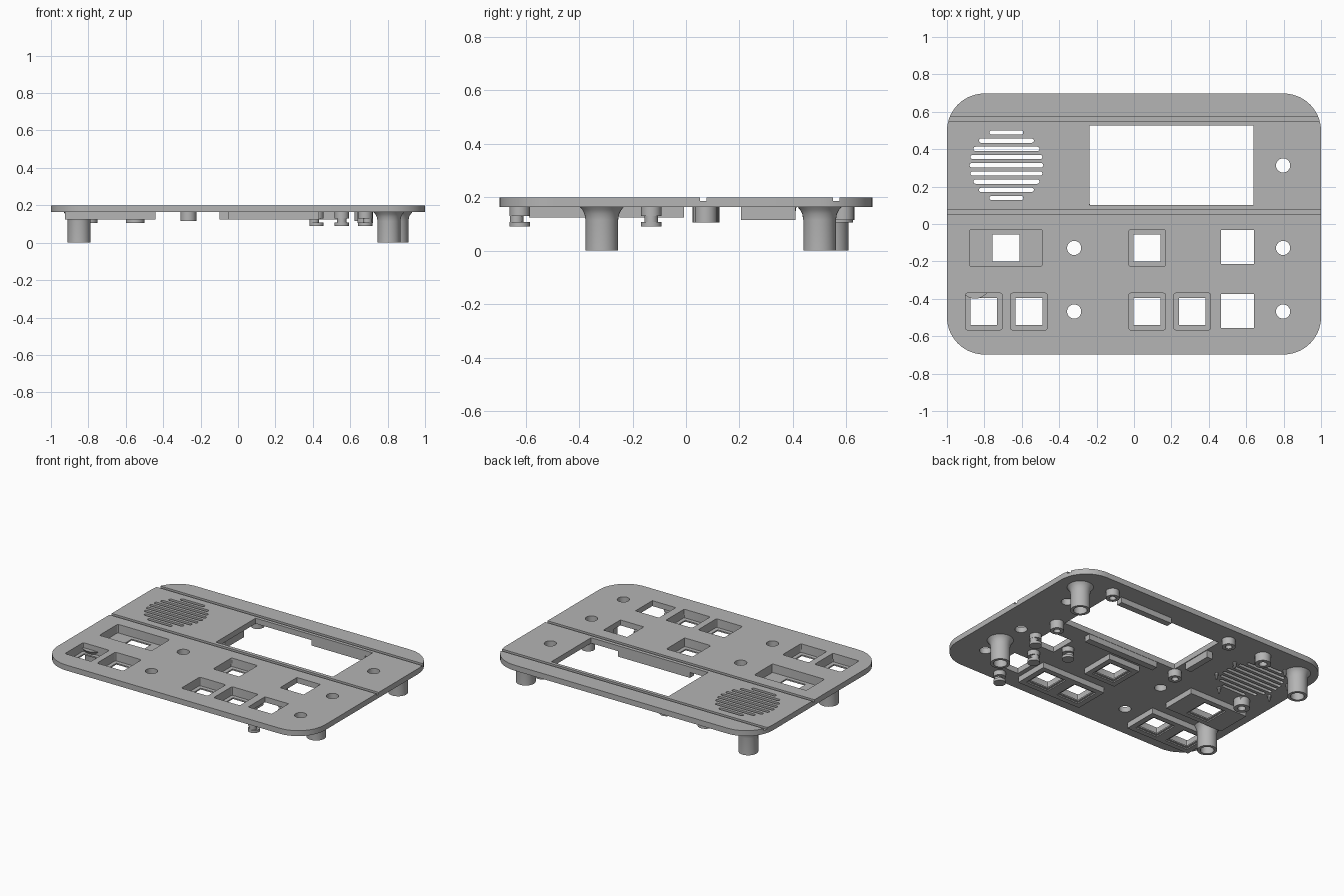
import bpy, bmesh, math

cube = bpy.data.objects.get("Cube")
if cube:
    bpy.data.objects.remove(cube, do_unlink=True)

grey = bpy.data.materials.new("panel_grey")
grey.use_nodes = True
grey.diffuse_color = (0.46, 0.46, 0.46, 1)
grey.node_tree.nodes["Principled BSDF"].inputs["Base Color"].default_value = (0.46, 0.46, 0.46, 1)

TOP, UNDER, TRAY = 0.20, 0.163, 0.125


def prism(bm, cx, cy, w, d, z0, z1, r=0.0, seg=6):
    """Upright prism on a rectangle with optionally rounded corners."""
    pts = []
    for i, (sx, sy) in enumerate([(1, 1), (-1, 1), (-1, -1), (1, -1)]):
        ox, oy = cx + sx * (w / 2 - r), cy + sy * (d / 2 - r)
        for k in range(seg + 1 if r else 1):
            a = math.pi / 2 * (i + k / seg)
            p = (ox + r * math.cos(a), oy + r * math.sin(a))
            if not pts or math.dist(p, pts[-1]) > 1e-5:
                pts.append(p)
    if math.dist(pts[0], pts[-1]) < 1e-5:
        pts.pop()
    low = [bm.verts.new((x, y, z0)) for x, y in pts]
    high = [bm.verts.new((x, y, z1)) for x, y in pts]
    bm.faces.new(low[::-1])
    bm.faces.new(high)
    n = len(pts)
    for i in range(n):
        j = (i + 1) % n
        bm.faces.new((low[i], low[j], high[j], high[i]))


def box(bm, x0, x1, y0, y1, z0, z1, r=0.0):
    prism(bm, (x0 + x1) / 2, (y0 + y1) / 2, x1 - x0, y1 - y0, z0, z1, r)


def disc(bm, x, y, r, z0, z1):
    prism(bm, x, y, 2 * r, 2 * r, z0, z1, r, 8)


def lathe(bm, x, y, profile, n=32):
    """Revolve a closed (radius, z) profile around an upright axis."""
    rings = [[bm.verts.new((x + r * math.cos(math.tau * i / n), y + r * math.sin(math.tau * i / n), z))
              for i in range(n)] for r, z in profile]
    for a, b in zip(rings, rings[1:] + rings[:1]):
        for i in range(n):
            j = (i + 1) % n
            bm.faces.new((a[i], a[j], b[j], b[i]))


def finish(name, bm):
    bmesh.ops.recalc_face_normals(bm, faces=bm.faces)
    mesh = bpy.data.meshes.new(name)
    bm.to_mesh(mesh)
    bm.free()
    mesh.materials.append(grey)
    ob = bpy.data.objects.new(name, mesh)
    bpy.context.collection.objects.link(ob)
    return ob


def activate(ob):
    bpy.ops.object.select_all(action='DESELECT')
    ob.select_set(True)
    bpy.context.view_layer.objects.active = ob


def cut(ob, cutter):
    activate(ob)
    m = ob.modifiers.new("cut", 'BOOLEAN')
    m.operation, m.solver, m.object = 'DIFFERENCE', 'EXACT', cutter
    bpy.ops.object.modifier_apply(modifier=m.name)


# Key layout: pocket centre, pocket width
UPPER, LOWER = -0.128, -0.468
keys = [(-0.685, UPPER, 0.39), (0.07, UPPER, 0.196)]
keys += [(x, LOWER, 0.196) for x in (-0.803, -0.562, 0.07, 0.312)]

# Face panel
bm = bmesh.new()
prism(bm, 0, 0, 2, 1.395, UNDER, TOP, 0.2, 14)
panel = finish("face_panel", bm)

# Trays hanging under the key pockets
bm = bmesh.new()
for x0, x1, y in [(-0.905, -0.465, UPPER), (-0.05, 0.19, UPPER),
                  (-0.925, -0.44, LOWER), (-0.052, 0.434, LOWER)]:
    box(bm, x0, x1, y - 0.12, y + 0.12, TRAY, UNDER + 0.004)
trays = finish("key_trays", bm)

# Cutter: key pockets and the two grooves across the panel
bm = bmesh.new()
for x, y, w in keys:
    prism(bm, x, y, w, 0.196, 0.142, 0.25, 0.01, 3)
for y in (0.065, 0.562):
    box(bm, -1.1, 1.1, y - 0.012, y + 0.012, 0.187, 0.25)
pockets = finish("pocket_cutter", bm)

# Cutter: shallow relief beneath each key opening
bm = bmesh.new()
for x, y, w in keys:
    prism(bm, x, y, 0.17, 0.17, 0.1, 0.133)
reliefs = finish("relief_cutter", bm)

# Cutter: everything that passes right through
bm = bmesh.new()
for x, y, w in keys:
    prism(bm, x, y, 0.143, 0.143, 0.05, 0.3)
box(bm, -0.237, 0.64, 0.102, 0.527, 0.05, 0.3)
for y in (UPPER + 0.005, LOWER + 0.003):
    prism(bm, 0.553, y, 0.176, 0.18, 0.05, 0.3)
for x, y in [(0.797, 0.313), (0.797, UPPER), (0.797, LOWER), (-0.32, UPPER), (-0.32, LOWER)]:
    disc(bm, x, y, 0.038, 0.05, 0.3)
GX, GY, GR = -0.682, 0.314, 0.197
for i in range(-4, 5):
    dy = i * 0.0438
    prism(bm, GX, GY + dy, 2 * math.sqrt(GR ** 2 - dy ** 2), 0.023, 0.05, 0.3, 0.0114, 4)
openings = finish("opening_cutter", bm)

for cutter in (pockets, reliefs, openings):
    cut(panel, cutter)
    cut(trays, cutter)
for cutter in (pockets, reliefs, openings):
    bpy.data.objects.remove(cutter, do_unlink=True)

# Four hollow corner posts, flared into the panel
SEAT = UNDER + 0.003
bm = bmesh.new()
for x, y in [(-0.85, -0.315), (0.807, -0.315), (0.85, 0.5), (-0.85, 0.547)]:
    lathe(bm, x, y, [(0.061, 0), (0.061, 0.115), (0.065, 0.138), (0.073, 0.153),
                     (0.084, SEAT), (0.042, SEAT), (0.042, 0)])
posts = finish("corner_posts", bm)

# Small screw bosses for the display and the speaker
bm = bmesh.new()
for x, y, r, z in [(0.665, 0.588, 0.042, 0.115), (-0.265, 0.588, 0.042, 0.115),
                   (-0.265, 0.075, 0.042, 0.115), (0.68, 0.075, 0.042, 0.105),
                   (-0.55, 0.575, 0.05, 0.105), (-0.80, 0.075, 0.05, 0.105)]:
    lathe(bm, x, y, [(r, z), (r, SEAT), (r * 0.5, SEAT), (r * 0.5, z)], 24)
bosses = finish("screw_bosses", bm)

# Notched clips beside the square openings (direction points away from the opening)
bm = bmesh.new()
for x, y, dx, dy in [(0.42, -0.13, -1, 0), (0.68, -0.13, 1, 0),
                     (0.555, -0.297, 0, 1), (0.555, -0.622, 0, -1)]:
    disc(bm, x, y, 0.038, 0.09, 0.108)
    disc(bm, x + dx * 0.012, y + dy * 0.012, 0.025, 0.107, 0.131)
    disc(bm, x, y, 0.038, 0.13, SEAT)
clips = finish("notched_clips", bm)

# Rails bordering the display window
bm = bmesh.new()
box(bm, 0.18, 0.58, 0.53, 0.572, 0.125, SEAT)
box(bm, -0.1, 0.44, 0.055, 0.1, 0.125, SEAT)
box(bm, -0.285, -0.242, 0.205, 0.41, 0.115, SEAT)
rails = finish("window_rails", bm)

# Ring of little tapered pins around the speaker grille
bm = bmesh.new()
for k in range(8):
    a = math.tau * (k + 0.5) / 8
    lathe(bm, GX + 0.228 * math.cos(a), GY + 0.228 * math.sin(a),
          [(0.006, 0.125), (0.013, SEAT), (0.001, SEAT), (0.001, 0.125)], 10)
pins = finish("speaker_pins", bm)

for ob in (panel, trays, posts, bosses, clips, rails, pins):
    activate(ob)
    bpy.ops.object.shade_smooth_by_angle(angle=math.radians(30))
